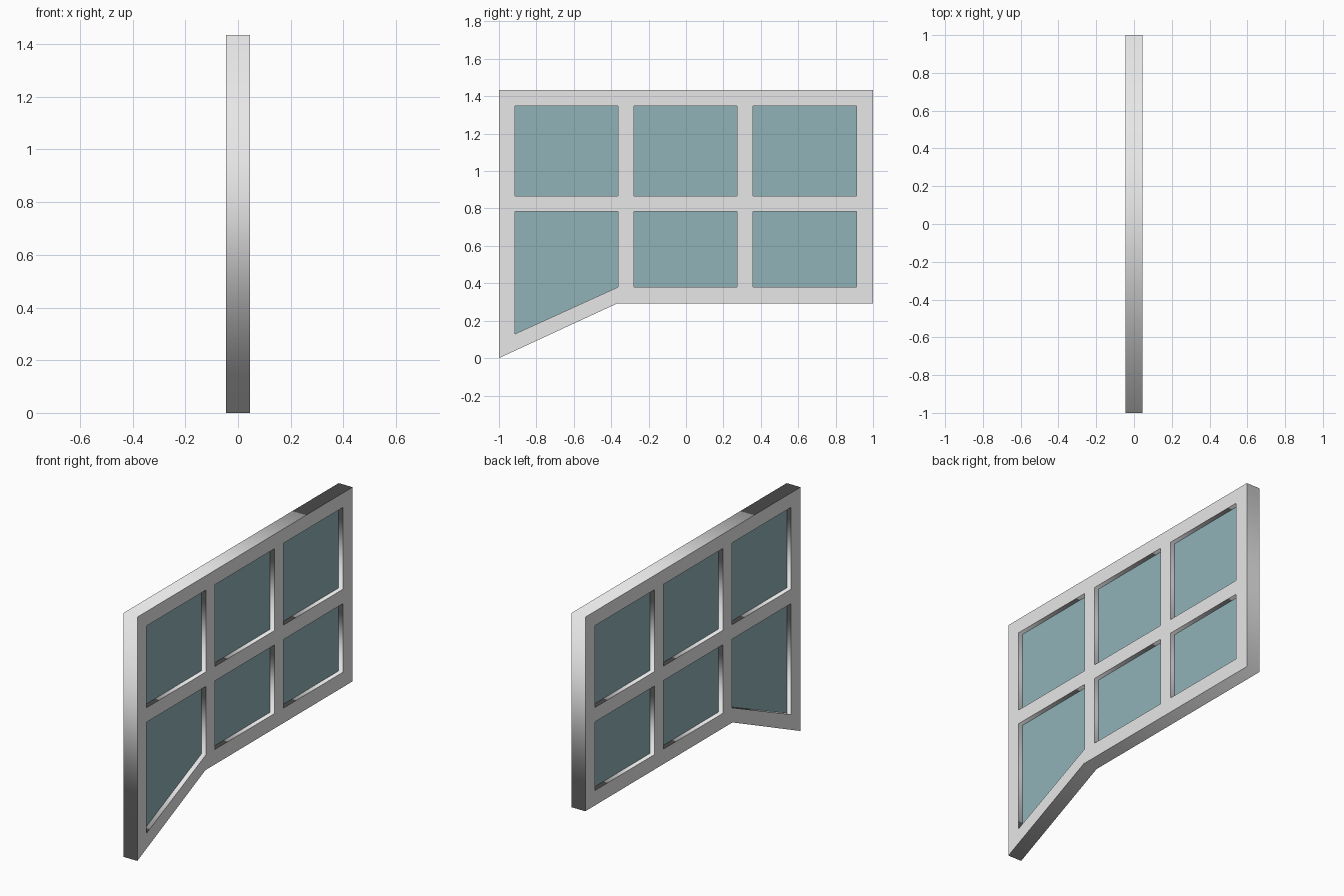
import bpy
from mathutils import Matrix

if "Cube" in bpy.data.objects:
    bpy.data.objects.remove(bpy.data.objects["Cube"])

# local x -> world y, local y -> world z, local z -> world x
STAND = Matrix(((0, 0, 1, 0), (1, 0, 0, 0), (0, 1, 0, 0), (0, 0, 0, 1)))


def material(name, color):
    m = bpy.data.materials.new(name)
    m.diffuse_color = (*color, 1)
    m.use_nodes = True
    m.node_tree.nodes["Principled BSDF"].inputs["Base Color"].default_value = m.diffuse_color
    return m


def plate(name, outlines, half_thickness, mat):
    """Flat plate from closed outlines in (y, z); inner outlines become holes."""
    cu = bpy.data.curves.new(name, 'CURVE')
    cu.dimensions = '2D'
    cu.fill_mode = 'BOTH'
    cu.extrude = half_thickness
    for pts in outlines:
        s = cu.splines.new('POLY')
        s.points.add(len(pts) - 1)
        for p, (y, z) in zip(s.points, pts):
            p.co = (y, z, 0, 1)
        s.use_cyclic_u = True
    cu.materials.append(mat)
    ob = bpy.data.objects.new(name, cu)
    bpy.context.collection.objects.link(ob)
    bpy.ops.object.select_all(action='DESELECT')
    ob.select_set(True)
    bpy.context.view_layer.objects.active = ob
    bpy.ops.object.convert(target='MESH')
    ob = bpy.context.object
    ob.data.transform(STAND)
    return ob


frame_mat = material("light_grey_frame", (0.8, 0.8, 0.8))
glass_mat = material("blue_green_glass", (0.28, 0.45, 0.48))

# pane openings: three columns by two rows, one corner stepping down
openings = []
for col, (y0, y1) in enumerate([(-0.913, -0.363), (-0.278, 0.274), (0.358, 0.911)]):
    for z0, z1 in [(0.38, 0.783), (0.868, 1.349)]:
        drop = 0.13 if col == 0 and z0 < 0.5 else z0
        openings.append([(y0, drop), (y1, z0), (y1, z1), (y0, z1)])

# frame with sloped lower corner
outer = [(-1, 0), (-0.368, 0.292), (1, 0.292), (1, 1.434), (-1, 1.434)]
plate("window_frame", [outer] + openings, 0.045, frame_mat)

# recessed glass
for i, o in enumerate(openings):
    plate(f"glass_pane_{i + 1}", [o], 0.017, glass_mat)
